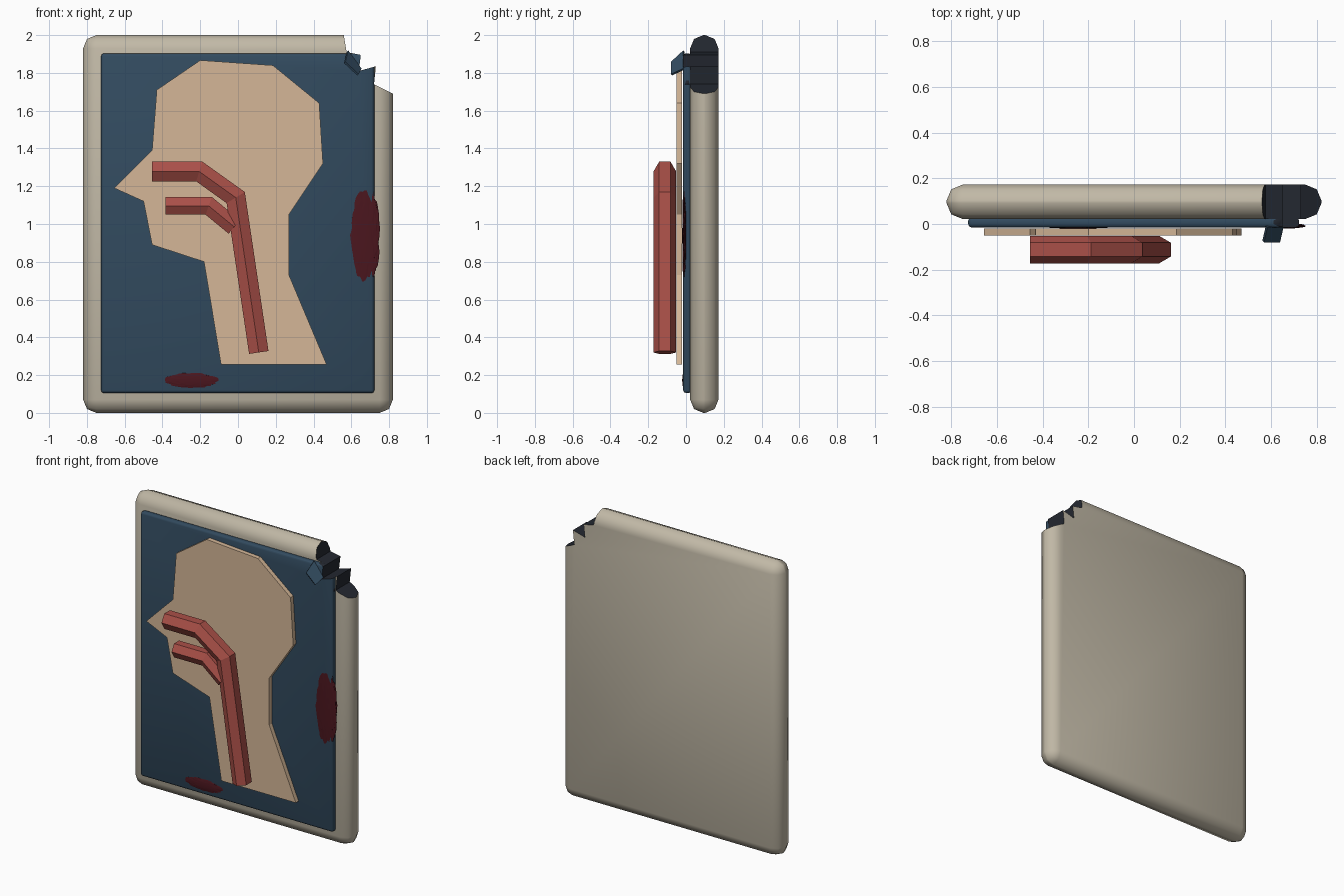
import bpy, bmesh, math, random
from mathutils import Vector

if "Cube" in bpy.data.objects:
    bpy.data.objects.remove(bpy.data.objects["Cube"])

random.seed(4)


def mat(name, rgb):
    m = bpy.data.materials.new(name)
    m.diffuse_color = (*rgb, 1)
    m.use_nodes = True
    m.node_tree.nodes["Principled BSDF"].inputs["Base Color"].default_value = m.diffuse_color
    return m


CREAM = mat("cream", (0.53, 0.48, 0.38))
DARK = mat("dark_core", (0.017, 0.021, 0.03))
BLUE = mat("slate_blue", (0.032, 0.07, 0.115))
SKIN = mat("skin", (0.66, 0.47, 0.31))
RED = mat("airway_red", (0.40, 0.08, 0.065))
BLOOD = mat("dried_red", (0.07, 0.008, 0.013))


def finish(bm, name, material):
    bmesh.ops.recalc_face_normals(bm, faces=bm.faces)
    me = bpy.data.meshes.new(name)
    bm.to_mesh(me)
    bm.free()
    ob = bpy.data.objects.new(name, me)
    me.materials.append(material)
    bpy.context.collection.objects.link(ob)
    return ob


def prism(name, pts, y0, y1, material):
    """Extrude an (x, z) outline from y0 to y1."""
    bm = bmesh.new()
    face = bm.faces.new([bm.verts.new((x, y0, z)) for x, z in pts])
    ext = bmesh.ops.extrude_face_region(bm, geom=[face])
    vs = [v for v in ext["geom"] if isinstance(v, bmesh.types.BMVert)]
    bmesh.ops.translate(bm, verts=vs, vec=(0, y1 - y0, 0))
    return finish(bm, name, material)


def select(ob):
    bpy.ops.object.select_all(action='DESELECT')
    ob.select_set(True)
    bpy.context.view_layer.objects.active = ob


def rounded_slab(name, x0, x1, y0, y1, z0, z1, r, material, cutter):
    """Bevelled board with its broken corner cut away."""
    ob = prism(name, [(x0, z0), (x1, z0), (x1, z1), (x0, z1)], y0, y1, material)
    bev = ob.modifiers.new("bevel", 'BEVEL')
    bev.width, bev.segments = r, 2
    cut = ob.modifiers.new("break", 'BOOLEAN')
    cut.operation, cut.solver, cut.object = 'DIFFERENCE', 'EXACT', cutter
    cut.material_mode = 'TRANSFER'
    select(ob)
    for m in ("bevel", "break"):
        bpy.ops.object.modifier_apply(modifier=m)
    bpy.ops.object.shade_smooth_by_angle(angle=math.radians(50))
    return ob


def tube(name, path, y, r):
    """Six-sided mitred tube along an (x, z) path."""
    bm = bmesh.new()
    p = [Vector(q) for q in path]
    rings = []
    for i, c in enumerate(p):
        a = (c - p[i - 1]).normalized() if i else (p[1] - c).normalized()
        b = (p[i + 1] - c).normalized() if i < len(p) - 1 else a
        t = (a + b).normalized()
        side = Vector((-t.y, t.x)) / t.dot(a)
        ring = []
        for k in range(6):
            ang = k * math.pi / 3
            s = c + side * r * math.sin(ang)
            ring.append(bm.verts.new((s.x, y - r * math.cos(ang), s.y)))
        rings.append(ring)
    for a, b in zip(rings, rings[1:]):
        for k in range(6):
            bm.faces.new((a[k], a[(k + 1) % 6], b[(k + 1) % 6], b[k]))
    bm.faces.new(rings[0])
    bm.faces.new(rings[-1])
    return finish(bm, name, RED)


def stain(name, x, z, rx, rz):
    """Thin ragged blot lying on the panel."""
    bm = bmesh.new()
    bmesh.ops.create_icosphere(bm, subdivisions=4, radius=1)
    for v in bm.verts:
        k = random.uniform(0.90, 1.05)
        v.co = (x + v.co.x * rx * k, -0.008 + v.co.y * 0.012, z + v.co.z * rz * k)
    return finish(bm, name, BLOOD)


# jagged cutter for the broken corner
cutter = prism("corner_cutter", [
    (0.56, 2.1), (0.56, 2.0), (0.575, 1.91), (0.65, 1.895), (0.64, 1.81),
    (0.73, 1.835), (0.72, 1.74), (0.82, 1.69), (0.92, 1.65), (0.92, 2.1)],
    -0.3, 0.4, DARK)

# backing frame and blue panel
rounded_slab("backing_frame", -0.82, 0.82, 0.022, 0.172, 0, 2, 0.07, CREAM, cutter)
rounded_slab("blue_panel", -0.725, 0.722, -0.015, 0.03, 0.105, 1.903, 0.015, BLUE, cutter)
bpy.data.objects.remove(cutter)

# torn flap peeling off the panel
bm = bmesh.new()
flap_pts = [(0.58, -0.012, 1.915), (0.65, -0.012, 1.82),
            (0.635, -0.077, 1.79), (0.565, -0.077, 1.855)]
bm.faces.new([bm.verts.new(q) for q in flap_pts])
flap = finish(bm, "torn_flap", BLUE)
sol = flap.modifiers.new("thickness", 'SOLIDIFY')
sol.thickness, sol.offset = 0.012, 0

# head and neck silhouette
prism("head_profile", [
    (-0.20, 1.867), (0.185, 1.84), (0.43, 1.64), (0.45, 1.32), (0.27, 1.05),
    (0.27, 0.73), (0.47, 0.255), (-0.09, 0.255), (-0.18, 0.80), (-0.455, 0.89),
    (-0.50, 1.12), (-0.655, 1.19), (-0.455, 1.39), (-0.43, 1.71)],
    -0.05, -0.02, SKIN)

# nasal and mouth airways
tube("nasal_airway", [(-0.455, 1.278), (-0.205, 1.278), (-0.012, 1.14), (0.11, 0.32)], -0.112, 0.06)
tube("mouth_airway", [(-0.385, 1.096), (-0.155, 1.096), (-0.02, 0.985)], -0.11, 0.054)

# stains
stain("side_stain", 0.665, 0.94, 0.085, 0.295)
stain("lower_stain", -0.245, 0.172, 0.175, 0.05)
